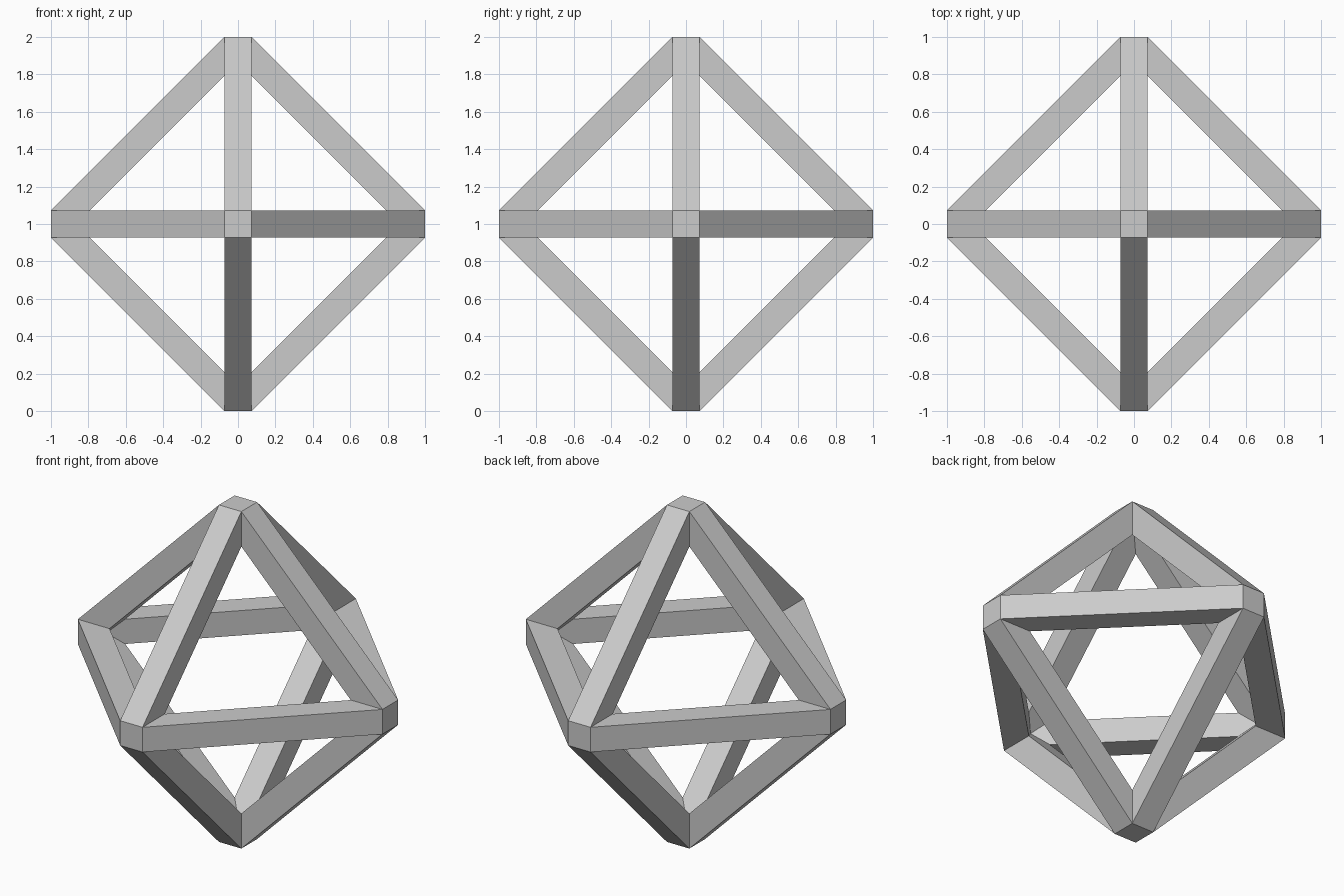
import bpy
import bmesh
from itertools import product
from math import sqrt
from mathutils import Vector

if "Cube" in bpy.data.objects:
    bpy.data.objects.remove(bpy.data.objects["Cube"], do_unlink=True)

HALF = 0.0735                                  # half the beam width
PIT = 1 + HALF - 2 * HALF * sqrt(2)            # inner mitre point on each axis
NECK = PIT - HALF                              # inner corner beside each tip
CENTRE = Vector((0, 0, 1))

grey = bpy.data.materials.new("plain grey")
grey.use_nodes = True
colour = (0.6, 0.6, 0.6, 1)
grey.diffuse_color = colour
grey.node_tree.nodes["Principled BSDF"].inputs["Base Color"].default_value = colour

bm = bmesh.new()


def add_face(points):
    bm.faces.new([bm.verts.new(p + CENTRE) for p in points])


def add_beam(u, v, w):
    """Square beam joining the tips on axes u and v, mitred at both ends."""
    def at(a, b, side):
        return u * a + v * b + w * (side * HALF)
    # outer face
    add_face([at(1, HALF, -1), at(1, HALF, 1), at(HALF, 1, 1), at(HALF, 1, -1)])
    # side faces
    for s in (-1, 1):
        add_face([at(1, HALF, s), at(HALF, 1, s), at(HALF, NECK, s), at(NECK, HALF, s)])
    # inner face, pointed at both ends
    add_face([at(PIT, 0, 0), at(NECK, HALF, 1), at(HALF, NECK, 1),
              at(0, PIT, 0), at(HALF, NECK, -1), at(NECK, HALF, -1)])


axes = [Vector((1, 0, 0)), Vector((0, 1, 0)), Vector((0, 0, 1))]
for i in range(3):
    u, v, w = axes[i], axes[(i + 1) % 3], axes[(i + 2) % 3]
    # four beams in each plane
    for su, sv in product((-1, 1), repeat=2):
        add_beam(u * su, v * sv, w)
    # flat square caps on the two tips of this axis
    for s in (-1, 1):
        add_face([u * s + (v * a + w * b) * HALF
                  for a, b in ((-1, -1), (1, -1), (1, 1), (-1, 1))])

# join the beams into one closed surface
bmesh.ops.remove_doubles(bm, verts=bm.verts, dist=0.0005)
bmesh.ops.recalc_face_normals(bm, faces=bm.faces)

mesh = bpy.data.meshes.new("octahedron_frame")
bm.to_mesh(mesh)
bm.free()
mesh.materials.append(grey)
frame = bpy.data.objects.new("octahedron_frame", mesh)
bpy.context.scene.collection.objects.link(frame)
